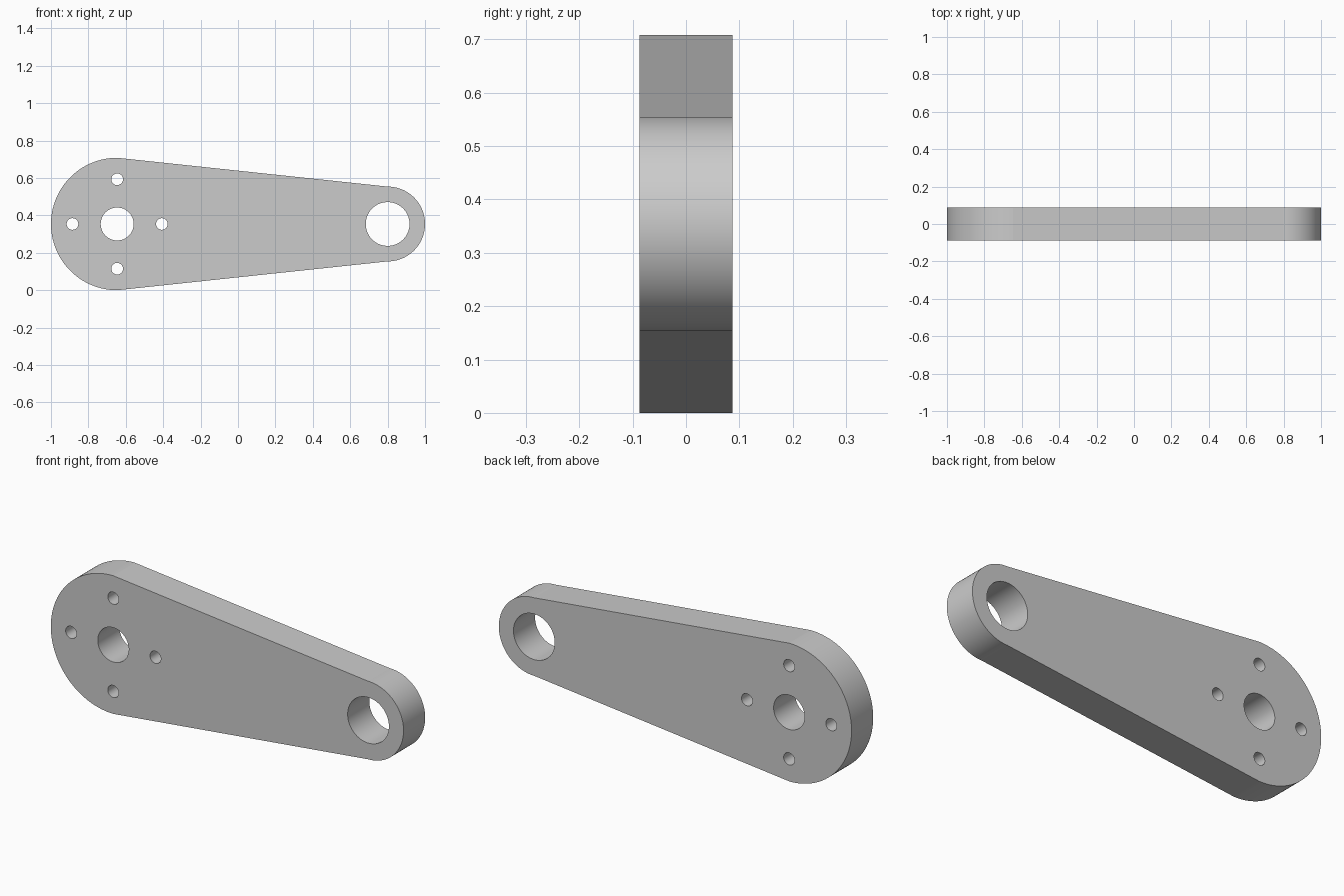
import bpy, bmesh
from math import sin, cos, pi, radians
from mathutils import Vector

cube = bpy.data.objects.get("Cube")
if cube:
    bpy.data.objects.remove(cube, do_unlink=True)

HALF_DEPTH = 0.0875
MID_Z = 0.354
BIG_X, BIG_R = -0.646, 0.354
SMALL_X, SMALL_R = 0.8, 0.2
STEPS = 96


def arc(x, z, r, start, sweep, count):
    """Points along an arc on the front plane."""
    return [Vector((x + r * cos(start + sweep * i / STEPS), -HALF_DEPTH,
                    z + r * sin(start + sweep * i / STEPS))) for i in range(count)]


def add_loop(bm, points):
    verts = [bm.verts.new(p) for p in points]
    return [bm.edges.new((v, verts[i - 1])) for i, v in enumerate(verts)]


# Tapered outline: a large and a small half round joined by straight sides
bm = bmesh.new()
outline = arc(BIG_X, MID_Z, BIG_R, pi / 2, pi, STEPS + 1)
outline += arc(SMALL_X, MID_Z, SMALL_R, -pi / 2, pi, STEPS + 1)
edges = add_loop(bm, outline)

# Shaft hole, pin hole and four bolt holes
holes = [(BIG_X, MID_Z, 0.088), (SMALL_X, MID_Z, 0.117)]
for k in range(4):
    a = k * pi / 2
    holes.append((BIG_X + 0.239 * cos(a), MID_Z + 0.239 * sin(a), 0.031))
for x, z, r in holes:
    edges += add_loop(bm, arc(x, z, r, 0, 2 * pi, STEPS))

# Fill the profile and extrude it through the thickness
bmesh.ops.triangle_fill(bm, edges=edges, use_beauty=True)
result = bmesh.ops.extrude_face_region(bm, geom=bm.faces[:], use_keep_orig=True)
moved = [g for g in result["geom"] if isinstance(g, bmesh.types.BMVert)]
bmesh.ops.translate(bm, verts=moved, vec=(0, 2 * HALF_DEPTH, 0))
bmesh.ops.recalc_face_normals(bm, faces=bm.faces[:])

mesh = bpy.data.meshes.new("lever_arm")
bm.to_mesh(mesh)
bm.free()
lever = bpy.data.objects.new("lever_arm", mesh)
bpy.context.collection.objects.link(lever)

# Plain grey metal
grey = bpy.data.materials.new("plain_grey")
grey.use_nodes = True
colour = (0.6, 0.6, 0.6, 1)
grey.diffuse_color = colour
grey.node_tree.nodes["Principled BSDF"].inputs["Base Color"].default_value = colour
mesh.materials.append(grey)

# Smooth the rounds, keep the rims and side joints crisp
bpy.ops.object.select_all(action="DESELECT")
lever.select_set(True)
bpy.context.view_layer.objects.active = lever
bpy.ops.object.shade_smooth_by_angle(angle=radians(5))
